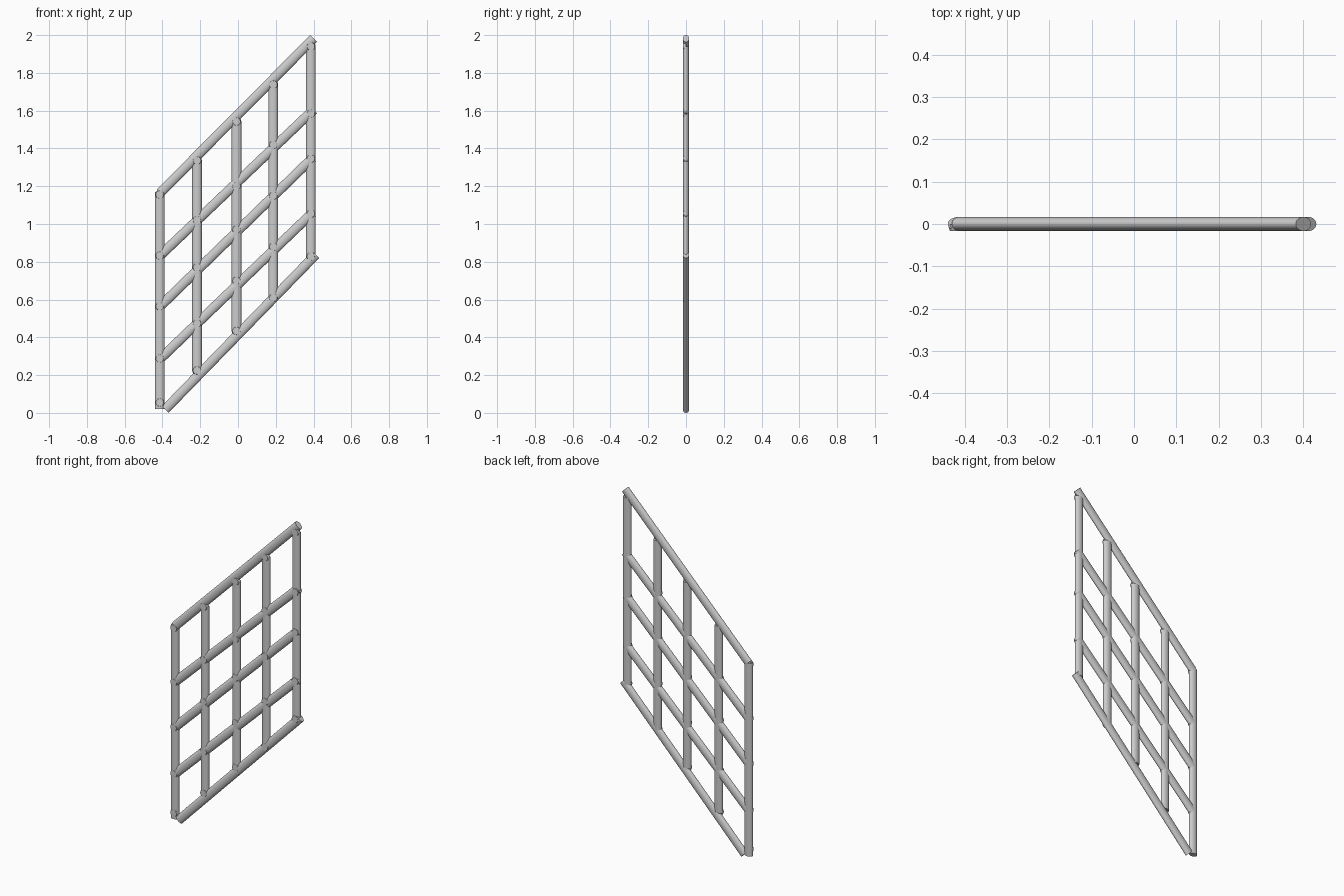
import bpy
from math import radians
from mathutils import Matrix, Vector

RADIUS = 0.0255      # half width of every bar
FLATTEN = 0.65       # depth of a bar relative to its width

if "Cube" in bpy.data.objects:
    bpy.data.objects.remove(bpy.data.objects["Cube"], do_unlink=True)


def finish(name):
    obj = bpy.context.object
    obj.name = name
    bpy.ops.object.transform_apply(location=False, rotation=False, scale=True)
    bpy.ops.object.shade_smooth_by_angle(angle=radians(40))
    return obj


def bar(name, start, end):
    """Oval bar between two (x, z) points in the panel plane."""
    a, b = (Vector((x, 0, z)) for x, z in (start, end))
    d = b - a
    bpy.ops.mesh.primitive_cylinder_add(vertices=32, radius=RADIUS, depth=d.length)
    bpy.context.object.scale = (1, FLATTEN, 1)
    obj = finish(name)
    axis = d.normalized()
    depth = Vector((0, 1, 0))
    turn = Matrix((depth.cross(axis), depth, axis)).transposed()
    obj.matrix_world = Matrix.Translation((a + b) / 2) @ turn.to_4x4()


def rivet(name, x, z):
    """Low domed stud set into the front of a crossing."""
    bpy.ops.mesh.primitive_cone_add(vertices=24, radius1=RADIUS, radius2=RADIUS * 0.8,
                                    depth=0.016, location=(x, -0.009, z),
                                    rotation=(radians(90), 0, 0))
    finish(name)


# Joint heights along each sloping row, top row first
columns = [-0.414, -0.217, -0.008, 0.187, 0.386]
joints = [
    [1.156, 1.336, 1.542, 1.738, 1.94],
    [0.833, 1.02, 1.2, 1.42, 1.585],
    [0.564, 0.77, 0.97, 1.15, 1.346],
    [0.288, 0.474, 0.7, 0.88, 1.055],
    [0.055, 0.225, 0.434, 0.61, 0.828],
]

# Upright bars
for i, x in enumerate(columns):
    low, high = joints[-1][i], joints[0][i]
    if i == 0:
        low, high = 0.02, 1.17
    bar(f"upright_bar_{i + 1}", (x, low), (x, high))

# Sloping bars
slopes = [
    ((-0.412, 1.165), (0.4, 1.982)),
    ((-0.41, 0.835), (0.4, 1.605)),
    ((-0.41, 0.566), (0.395, 1.35)),
    ((-0.41, 0.288), (0.395, 1.06)),
    ((-0.386, 0.018), (0.412, 0.838)),
]
for i, (start, end) in enumerate(slopes):
    bar(f"sloping_bar_{i + 1}", start, end)

# Studs at the crossings
for r, row in enumerate(joints):
    for c, z in enumerate(row):
        rivet(f"stud_{r + 1}_{c + 1}", columns[c], z)
